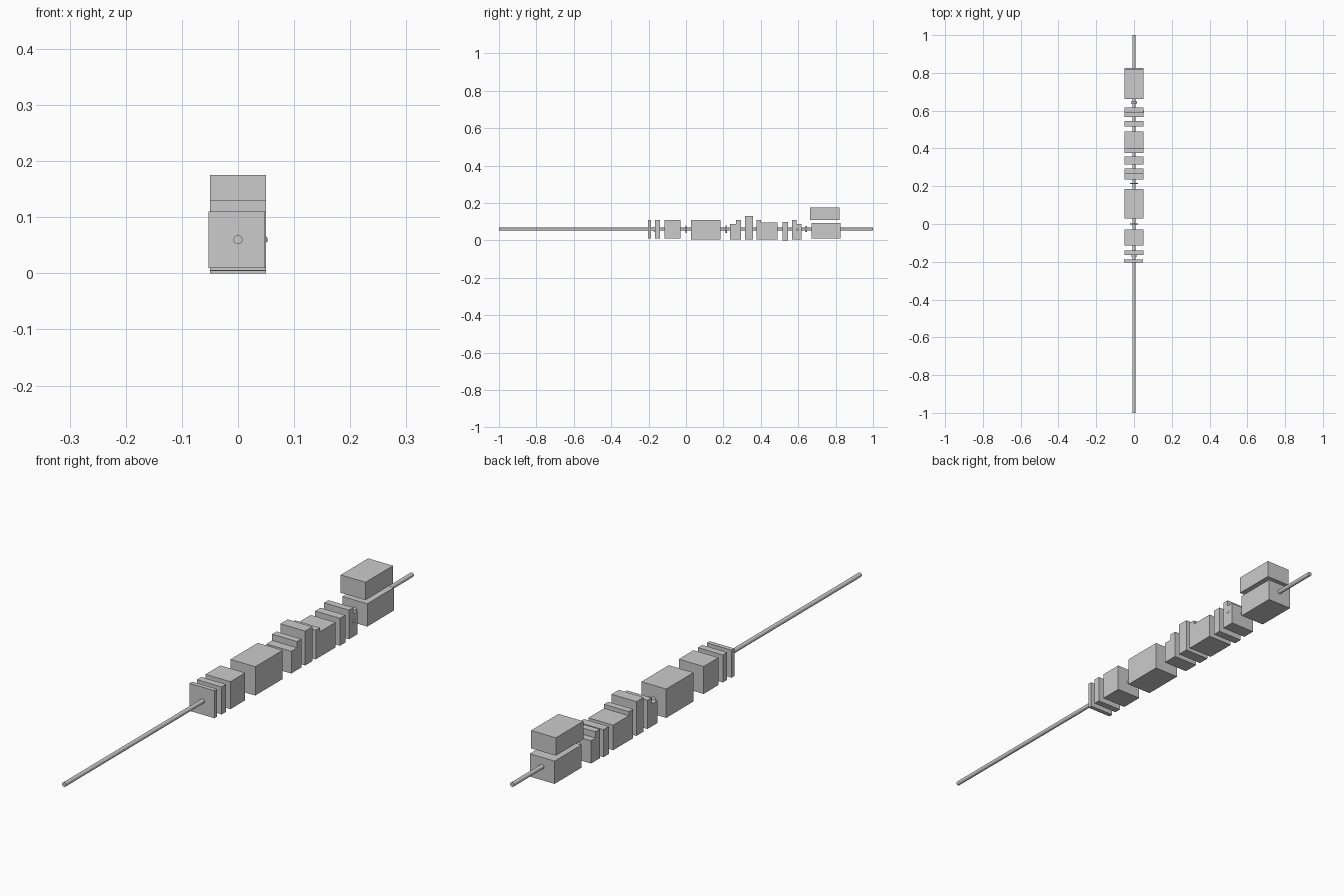
import bpy, bmesh, math

if "Cube" in bpy.data.objects:
    bpy.data.objects.remove(bpy.data.objects["Cube"])

HALF = 0.05      # half width of every block
AXIS_Z = 0.06    # height of the rail rod


def extrude_profile(name, pts, x0=-HALF, x1=HALF):
    """Extrude a side (y, z) outline across x."""
    bm = bmesh.new()
    face = bm.faces.new([bm.verts.new((x0, y, z)) for y, z in pts])
    res = bmesh.ops.extrude_face_region(bm, geom=[face])
    verts = [v for v in res["geom"] if isinstance(v, bmesh.types.BMVert)]
    bmesh.ops.translate(bm, verts=verts, vec=(x1 - x0, 0, 0))
    bmesh.ops.recalc_face_normals(bm, faces=bm.faces)
    me = bpy.data.meshes.new(name)
    bm.to_mesh(me)
    bm.free()
    ob = bpy.data.objects.new(name, me)
    bpy.context.collection.objects.link(ob)
    return ob


def block(name, y0, y1, z0, z1, x0=-HALF, x1=HALF):
    return extrude_profile(name, [(y0, z0), (y1, z0), (y1, z1), (y0, z1)], x0, x1)


def stepped(name, y0, y1, z0, z1, tab0, tab1, ztab):
    """Block with a raised lip along its front or back edge."""
    if tab0 == y0:
        pts = [(y0, z0), (y1, z0), (y1, z1), (tab1, z1), (tab1, ztab), (y0, ztab)]
    else:
        pts = [(y0, z0), (y1, z0), (y1, ztab), (tab0, ztab), (tab0, z1), (y0, z1)]
    return extrude_profile(name, pts)


def disc(name, y, radius, length):
    bpy.ops.mesh.primitive_cylinder_add(vertices=32, radius=radius, depth=length,
                                        location=(0, y, AXIS_Z),
                                        rotation=(math.pi / 2, 0, 0))
    ob = bpy.context.object
    ob.name = name
    bpy.ops.object.shade_smooth_by_angle()
    return ob


# Long rod and the small apertures / lenses on it
disc("rail_rod", 0, 0.008, 2.0)
disc("front_aperture", -0.17, 0.013, 0.01)
disc("center_disc", 0.0, 0.02, 0.006)
disc("middle_disc", 0.215, 0.02, 0.006)
disc("rear_lens", 0.643, 0.016, 0.01)

# Plain blocks along the rod
block("front_plate", -0.203, -0.187, 0.01, 0.11, -0.053, 0.047)
block("second_plate", -0.165, -0.14, 0.01, 0.11)
block("front_block", -0.115, -0.03, 0.01, 0.11)
block("center_block", 0.028, 0.185, 0.005, 0.11)
block("tall_block", 0.315, 0.357, 0.005, 0.13)
block("thin_block", 0.515, 0.546, 0.0, 0.10)
block("rear_block", 0.672, 0.827, 0.01, 0.093)
block("upper_rear_block", 0.662, 0.82, 0.11, 0.175)

# Blocks with a raised lip
stepped("lip_block_front", 0.235, 0.293, 0.006, 0.087, 0.268, 0.293, 0.11)
stepped("lip_block_middle", 0.376, 0.49, 0.004, 0.095, 0.376, 0.40, 0.11)
stepped("lip_block_rear", 0.567, 0.617, 0.004, 0.087, 0.567, 0.592, 0.11)

# Small button on the right side of the rear lip block
bpy.ops.mesh.primitive_uv_sphere_add(segments=16, ring_count=8, radius=0.007,
                                     location=(0.046, 0.595, AXIS_Z))
bpy.context.object.name = "side_button"
bpy.ops.object.shade_smooth_by_angle()
